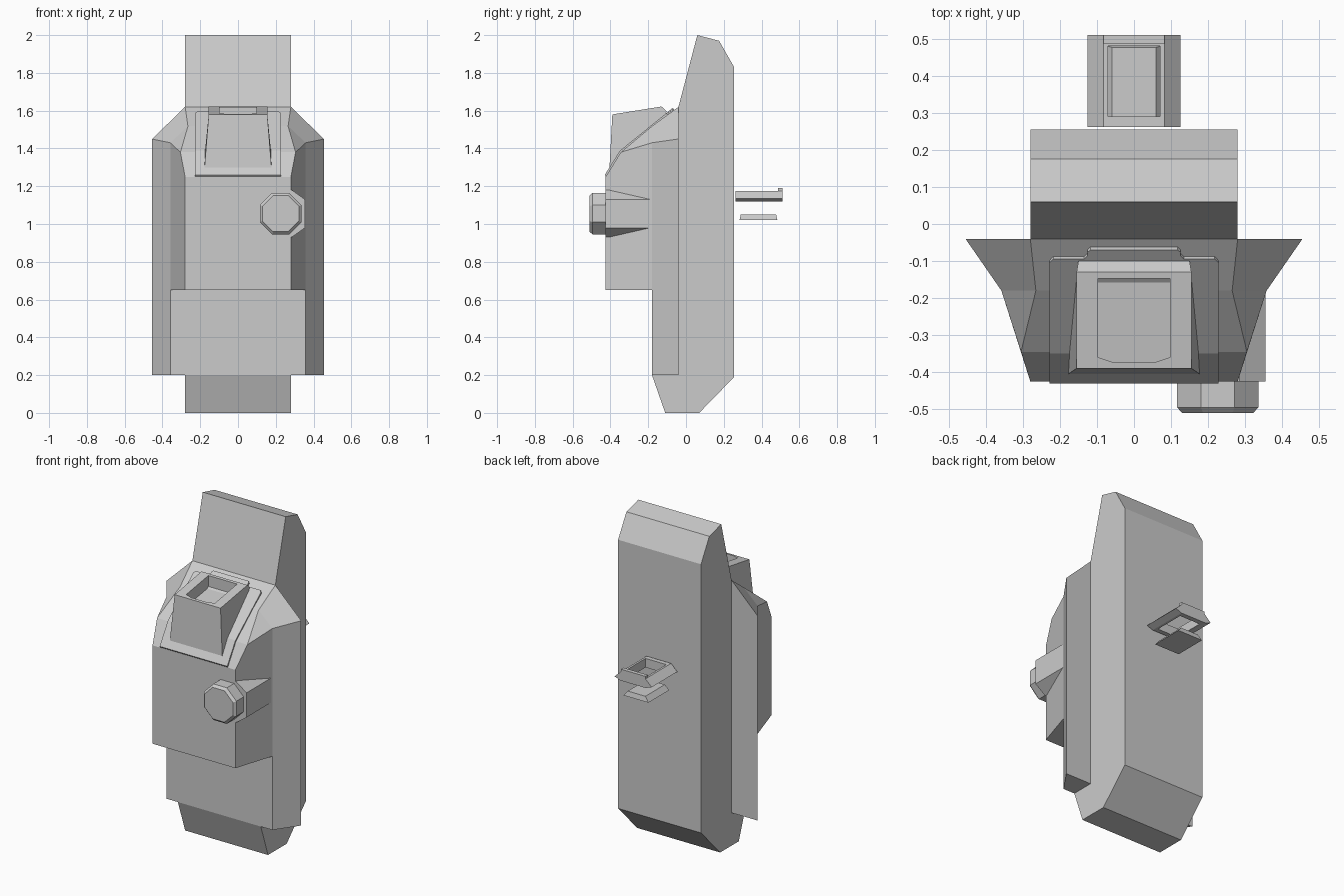
import bpy, bmesh, math
from mathutils import Vector

if "Cube" in bpy.data.objects:
    bpy.data.objects.remove(bpy.data.objects["Cube"])


def mesh_object(name, verts, faces):
    bm = bmesh.new()
    vs = [bm.verts.new(v) for v in verts]
    for f in faces:
        bm.faces.new([vs[i] for i in f])
    bmesh.ops.remove_doubles(bm, verts=bm.verts, dist=1e-5)
    bmesh.ops.recalc_face_normals(bm, faces=bm.faces)
    me = bpy.data.meshes.new(name)
    bm.to_mesh(me)
    bm.free()
    ob = bpy.data.objects.new(name, me)
    bpy.context.collection.objects.link(ob)
    return ob


def loft(name, *loops):
    """Closed skin through loops with equal point counts, capped at both ends."""
    n = len(loops[0])
    verts = [p for loop in loops for p in loop]
    faces = [list(range(n)), list(range(len(verts) - n, len(verts)))]
    for k in range(len(loops) - 1):
        for i in range(n):
            j = (i + 1) % n
            faces.append([k * n + i, k * n + j, (k + 1) * n + j, (k + 1) * n + i])
    return mesh_object(name, verts, faces)


def rect(w, y0, y1, z):
    return [(-w, y0, z), (w, y0, z), (w, y1, z), (-w, y1, z)]


def cut(target, cutter):
    m = target.modifiers.new("recess", 'BOOLEAN')
    m.operation = 'DIFFERENCE'
    m.solver = 'EXACT'
    m.object = cutter
    cutter.hide_render = True
    cutter.hide_viewport = True


# Tall rear slab, extruded from its side profile
side = [(-.11, 0), (.07, 0), (.255, .19), (.255, 1.83), (.175, 1.97),
        (.06, 2), (-.04, 1.62), (-.04, .2), (-.18, .2)]
loft("rear_slab", *[[(x, y, z) for y, z in side] for x in (-.28, .28)])

# Faceted front housing: right-hand points, mirrored to the left
half = dict(A=(.455, -.04, .2), B=(.455, -.04, 1.45), C=(.28, -.04, 1.62),
            D=(.358, -.18, .2), E=(.358, -.18, .65), F=(.358, -.18, 1.43),
            G=(.265, -.18, 1.518), H=(.305, -.345, 1.38),
            I=(.28, -.425, 1.25), J=(.28, -.425, .65))
keys = list(half)
n = len(keys)
verts = list(half.values()) + [(-x, y, z) for x, y, z in half.values()]
faces = []
for f in ("ADEFB", "BFGC", "FHG", "EJIHF"):           # side facets
    idx = [keys.index(c) for c in f]
    faces += [idx, [i + n for i in reversed(idx)]]
for a, b in ("CG", "GH", "HI", "IJ", "JE", "ED", "DA"):  # strips across the middle
    i, j = keys.index(a), keys.index(b)
    faces.append([i, j, j + n, i + n])
faces.append([0, 1, 2, 2 + n, 1 + n, n])               # back
mesh_object("front_housing", verts, faces)

# Thin plate with a top tab, folded over the slope
plate_y = [(.228, -.43), (.228, -.35), (.228, -.105), (.218, -.095),
           (.135, -.095), (.125, -.085), (.125, -.076), (.118, -.07)]


def slope_z(y):
    if y < -.35:
        return 1.26 + (y + .43) * 1.6
    return 1.388 + (y + .35) * .81


right = [Vector((x, y, slope_z(y))) for x, y in plate_y]
top = right + [Vector((-v.x, v.y, v.z)) for v in right]
m = len(right)
pv = top + [v + Vector((0, .01, -.014)) for v in top]
pf = []
for o in (0, 2 * m):
    pf.append([o, o + 1, o + m + 1, o + m])
    pf.append([o + i for i in range(1, m)] + [o + m + i for i in range(m - 1, 0, -1)])
ring = list(range(m)) + [m + i for i in range(m - 1, -1, -1)]
for a, b in zip(ring, ring[1:] + ring[:1]):
    pf.append([a, b, b + 2 * m, a + 2 * m])
mesh_object("slope_plate", pv, pf)

# Tapered hood with a recess in its top
hood = [(.155, -.39, 1.58), (.155, -.13, 1.622), (.15, -.10, 1.595),
        (.165, -.2, 1.48), (.177, -.34, 1.36), (.177, -.405, 1.30)]
hood_ob = loft("hood", [(-x, y, z) for x, y, z in hood], hood)
outline = [(-.097, -.147), (.097, -.147), (.097, -.36), (.055, -.374),
           (-.055, -.374), (-.097, -.36)]
cut(hood_ob, loft("hood_cutter", *[[(x, y, z + .15 * (y + .147)) for x, y in outline]
                                   for z in (1.545, 1.7)]))

# Knob mount on the right side and its eight-sided knob
mount = [(.2, 1.18), (.285, 1.18), (.355, 1.13), (.355, .98), (.285, .93), (.2, .93)]
loft("knob_mount", *[[(x, y, z) for x, z in mount] for y in (-.425, -.18)])


def octagon(r, y):
    r /= math.cos(math.pi / 8)
    return [(.226 + r * math.cos((k + .5) * math.pi / 4), y,
             1.055 + r * math.sin((k + .5) * math.pi / 4)) for k in range(8)]


loft("knob", octagon(.11, -.42), octagon(.11, -.495), octagon(.096, -.51))

# Small open frame behind the slab, with sloped wings and a rear lip
wing = [(-.125, 1.135), (-.083, 1.175), (.083, 1.175), (.125, 1.135),
        (.085, 1.12), (-.085, 1.12)]
frame = loft("rear_frame", *[[(x, y, z) for x, z in wing] for y in (.262, .51)])
cut(frame, loft("frame_cutter", rect(.07, .29, .48, 1.0), rect(.07, .29, .48, 1.3)))
loft("frame_lip", rect(.083, .486, .51, 1.17), rect(.083, .486, .51, 1.19))

# Tray hanging below the frame
loft("rear_tray", rect(.085, .283, .484, 1.02), rect(.06, .29, .477, 1.05))
